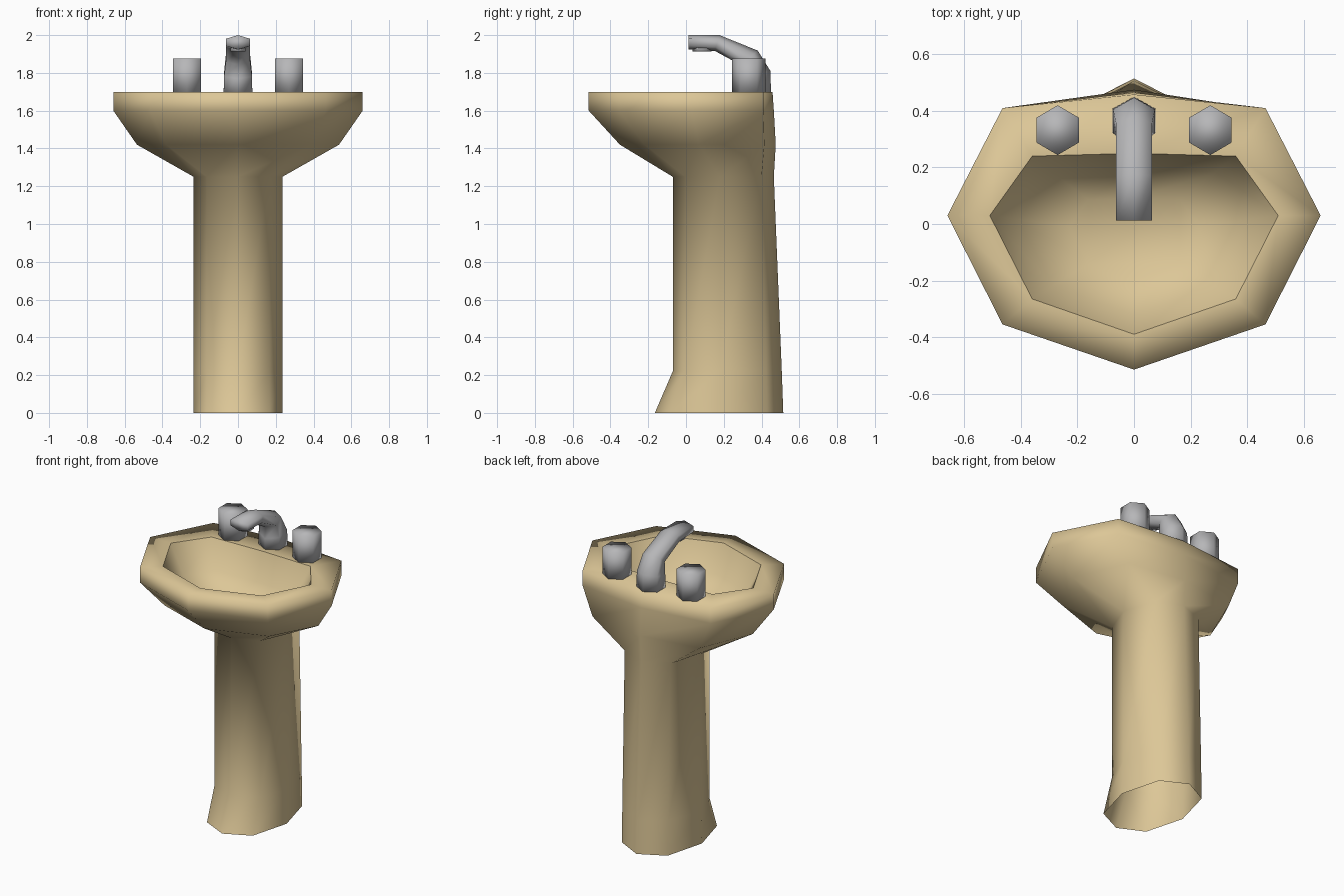
import bpy, bmesh, math
from mathutils import Vector

if "Cube" in bpy.data.objects:
    bpy.data.objects.remove(bpy.data.objects["Cube"])


def material(name, rgb):
    m = bpy.data.materials.new(name)
    m.diffuse_color = (*rgb, 1)
    m.use_nodes = True
    m.node_tree.nodes["Principled BSDF"].inputs["Base Color"].default_value = m.diffuse_color
    return m


CERAMIC = material("cream_ceramic", (0.72, 0.57, 0.31))
METAL = material("grey_metal", (0.47, 0.47, 0.48))


def loft(name, rings, mat, cap_start=False, cap_end=False, flip=False):
    """Skin a list of equal-length point rings with smooth faces."""
    bm = bmesh.new()
    vr = [[bm.verts.new(p) for p in r] for r in rings]
    n = len(vr[0])
    for a, b in zip(vr, vr[1:]):
        for i in range(n):
            j = (i + 1) % n
            bm.faces.new((a[i], a[j], b[j], b[i]))
    if cap_start:
        bm.faces.new(vr[0][::-1])
    if cap_end:
        bm.faces.new(vr[-1])
    if flip:
        bmesh.ops.reverse_faces(bm, faces=bm.faces[:])
    for f in bm.faces:
        f.smooth = True
    me = bpy.data.meshes.new(name)
    bm.to_mesh(me)
    bm.free()
    me.materials.append(mat)
    ob = bpy.data.objects.new(name, me)
    bpy.context.collection.objects.link(ob)
    return ob


def octagon(z, front, fd, side, bd, back):
    """Mirrored eight-point ring: front y, front diagonal, side, back diagonal, back y."""
    return [(0, front, z), (*fd, z), (*side, z), (*bd, z), (0, back, z),
            (-bd[0], bd[1], z), (-side[0], side[1], z), (-fd[0], fd[1], z)]


# Pedestal, basin outside and flat rim as one open-bottomed shell
opening = octagon(1.70, -.39, (.36, -.265), (.51, .03), (.36, .24), .25)
loft("pedestal_basin", [
    octagon(0.00, -.165, (.166, -.085), (.235, .17), (.166, .43), .515),
    octagon(0.22, -.07, (.166, -.005), (.235, .18), (.166, .425), .507),
    octagon(1.25, -.07, (.166, -.005), (.235, .18), (.166, .40), .465),
    octagon(1.42, -.35, (.38, -.22), (.535, .07), (.39, .415), .475),
    octagon(1.60, -.515, (.465, -.355), (.66, .03), (.465, .41), .465),
    octagon(1.70, -.515, (.465, -.355), (.66, .03), (.465, .41), .458),
    opening,
], CERAMIC)

# Bowl inside, separate so the lip stays crisp
def shrink(k, z):
    return [(x * k, -.04 + (y + .04) * k, z) for x, y, _ in opening]

loft("bowl", [opening, shrink(.8, 1.52), shrink(.45, 1.42)], CERAMIC, cap_end=True)


def hexagon(cy, cz, half_w, up, cx=0):
    """Six-point ring with points along the given (y, z) vector."""
    pts = []
    for k in range(6):
        a = math.radians(60 * k)
        s, c = -math.sin(a) * half_w / math.sin(math.pi / 3), math.cos(a)
        pts.append((cx + s, cy + up[0] * c, cz + up[1] * c))
    return pts


# Two hexagonal tap handles
for side, x in (("left", -.27), ("right", .27)):
    loft(side + "_tap", [hexagon(.332, z, .075, (.088, 0), x) for z in (1.69, 1.875)],
         METAL, True, True)

# Curved spout
loft("spout", [
    hexagon(.365, 1.69, .076, (.085, 0)),
    hexagon(.363, 1.79, .074, (.084, .02)),
    hexagon(.335, 1.88, .064, (.045, .038)),
    hexagon(.165, 1.958, .063, (.012, .042)),
    hexagon(.012, 1.962, .063, (0, .038)),
], METAL, True, True)

# Small outlet under the spout tip
loft("spout_outlet", [hexagon(.085, z, .04, (.05, 0)) for z in (1.912, 1.95)],
     METAL, True, True)
